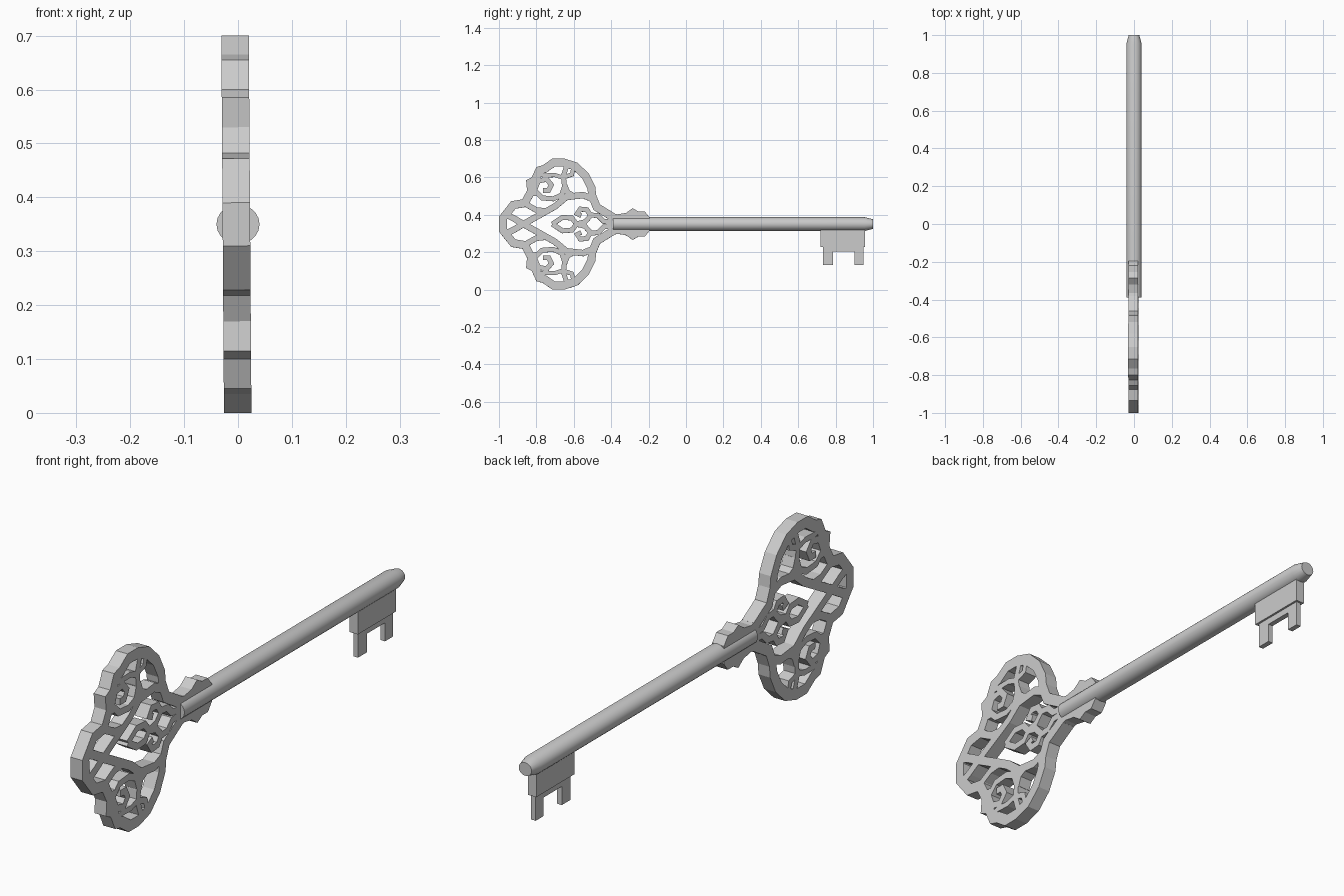
import bpy, bmesh, math
from mathutils import Vector

if "Cube" in bpy.data.objects:
    bpy.data.objects.remove(bpy.data.objects["Cube"])

MID = 0.35  # height of the key's axis


def slab(bm, caps, loop, pts, half):
    """Solid of given half thickness in x from 2D (y, z) points."""
    front = [bm.verts.new((half, p[0], p[1])) for p in pts]
    back = [bm.verts.new((-half, p[0], p[1])) for p in pts]
    for c in caps:
        bm.faces.new([front[i] for i in c])
        bm.faces.new([back[i] for i in reversed(c)])
    for a, b in zip(loop, loop[1:] + loop[:1]):
        bm.faces.new((front[a], back[a], back[b], front[b]))


def plate(bm, pts, half):
    idx = list(range(len(pts)))
    slab(bm, [idx], idx, pts, half)


def ribbon(bm, pts, left, right, half, flip=1):
    """Mitred band following a path, offset to its left and right."""
    p = [Vector(q) for q in pts]
    n = len(p)
    a, b = [], []
    for i in range(n):
        d0 = (p[i] - p[max(i - 1, 0)]) if i else (p[1] - p[0])
        d1 = (p[i + 1] - p[i]) if i < n - 1 else d0
        n0 = Vector((-d0.y, d0.x)).normalized()
        n1 = Vector((-d1.y, d1.x)).normalized()
        m = (n0 + n1).normalized()
        m = m / max(m.dot(n0), 0.75)
        a.append(p[i] + m * left)
        b.append(p[i] - m * right)
    out = [(q.x, q.y * flip) for q in a + b]
    caps = [(i, i + 1, n + i + 1, n + i) for i in range(n - 1)]
    loop = list(range(n)) + list(range(2 * n - 1, n - 1, -1))
    slab(bm, caps, loop, out, half)


def finish(bm, name, loc):
    bmesh.ops.recalc_face_normals(bm, faces=bm.faces)
    me = bpy.data.meshes.new(name)
    bm.to_mesh(me)
    bm.free()
    ob = bpy.data.objects.new(name, me)
    ob.location = loc
    bpy.context.collection.objects.link(ob)
    return ob


# Bow: scalloped rim, upper half from the left tip to the neck
rim = [(-1, 0), (-1, .04), (-.935, .122), (-.875, .132), (-.85, .18),
       (-.855, .235), (-.825, .25), (-.80, .305), (-.765, .315), (-.715, .35),
       (-.65, .35), (-.58, .328), (-.52, .27), (-.485, .20), (-.48, .155),
       (-.46, .105), (-.38, .056)]
# Scrollwork, upper half: (path, width)
scrolls = [
    ([(-.96, .05), (-.92, .03), (-.87, 0), (-.78, .05), (-.70, .095),
      (-.64, .145), (-.55, .155), (-.49, .13)], .034),               # heart
    ([(-.635, .32), (-.655, .26), (-.65, .20), (-.665, .155), (-.71, .135),
      (-.77, .14), (-.81, .18), (-.79, .23), (-.745, .24), (-.72, .21),
      (-.735, .18), (-.765, .18)], .026),                            # spiral
    ([(-.65, .21), (-.635, .17), (-.60, .15)], .03),                 # spiral root
    ([(-.86, .13), (-.845, .10), (-.80, .075), (-.75, .07)], .03),   # side leaf
    ([(-.85, .17), (-.80, .165)], .03),
    ([(-.80, .27), (-.76, .26), (-.70, .262), (-.65, .245)], .022),  # upper arch
    ([(-.655, .25), (-.61, .265), (-.60, .31)], .022),               # eyelet
    ([(-.715, 0), (-.66, .036), (-.61, .032), (-.585, 0)], .026),    # teardrop
    ([(-.59, 0), (-.54, .012), (-.51, .045), (-.53, .077), (-.565, .08),
      (-.583, .055), (-.56, .045)], .026),                           # fleur curl
    ([(-.52, .05), (-.47, .045), (-.44, .015), (-.38, .01)], .026),
]
bm = bmesh.new()
for flip in (1, -1):
    ribbon(bm, rim, 0, .043, .0255, flip)
    for path, w in scrolls:
        ribbon(bm, path, w / 2, w / 2, .0255, flip)
# Neck collar behind the shaft
collar = [(-.40, .06), (-.365, .052), (-.32, .06), (-.285, .085),
          (-.255, .067), (-.22, .067), (-.195, .035)]
plate(bm, collar + [(y, -z) for y, z in reversed(collar)], .0255)
bow = finish(bm, "bow", (-.003, 0, MID))
bow.rotation_euler.y = -.007

# Shaft: slightly oval rod with a chamfered tip
bm = bmesh.new()
N = 20
rings = [[bm.verts.new((r * math.cos(2 * math.pi * i / N), y,
                        r * .92 * math.sin(2 * math.pi * i / N))) for i in range(N)]
         for y, r in ((-.39, .04), (.955, .04), (1, .028))]
for a, b in zip(rings, rings[1:]):
    for i in range(N):
        j = (i + 1) % N
        bm.faces.new((a[i], a[j], b[j], b[i]))
bm.faces.new(rings[0])
bm.faces.new(rings[-1])
shaft = finish(bm, "shaft", (0, 0, MID))
bpy.context.view_layer.objects.active = shaft
shaft.select_set(True)
bpy.ops.object.shade_smooth_by_angle(angle=math.radians(25))

# Bit: thick upper block and thinner two-toothed lower plate
bm = bmesh.new()
plate(bm, [(.72, .34), (.72, .228), (.957, .228), (.957, .34)], .018)
finish(bm, "bit_block", (0, 0, 0))
bm = bmesh.new()
plate(bm, [(.732, .235), (.732, .13), (.787, .13), (.787, .203),
           (.90, .203), (.90, .13), (.949, .13), (.949, .235)], .01)
finish(bm, "bit_teeth", (0, 0, 0))
